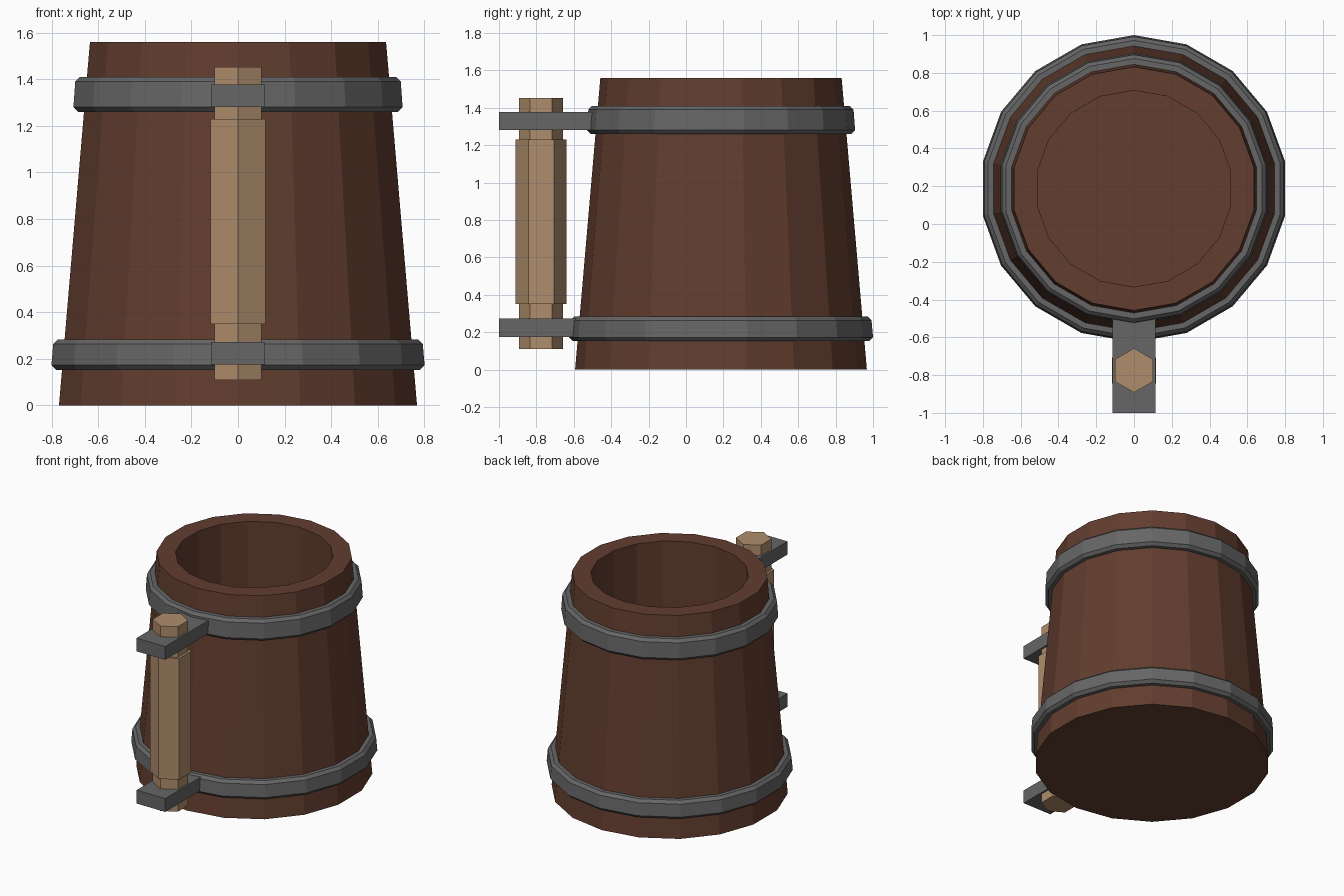
import bpy, bmesh, math

if "Cube" in bpy.data.objects:
    bpy.data.objects.remove(bpy.data.objects["Cube"])

def material(name, rgb):
    m = bpy.data.materials.new(name)
    m.diffuse_color = (*rgb, 1)
    m.use_nodes = True
    m.node_tree.nodes["Principled BSDF"].inputs["Base Color"].default_value = m.diffuse_color
    return m

BROWN = material("dark brown wood", (0.122, 0.047, 0.028))
GREY = material("iron grey", (0.133, 0.133, 0.133))
TAN = material("light tan wood", (0.43, 0.27, 0.15))

def finish(bm, name, mat):
    bmesh.ops.recalc_face_normals(bm, faces=bm.faces)
    me = bpy.data.meshes.new(name)
    bm.to_mesh(me)
    bm.free()
    me.materials.append(mat)
    ob = bpy.data.objects.new(name, me)
    bpy.context.collection.objects.link(ob)
    return ob

def lathe(name, profile, sides, cy, mat, closed=False):
    """Revolve (radius, z) points about a vertical axis at y = cy.
    Open profiles are capped at both ends; closed ones form a hoop."""
    bm = bmesh.new()
    rings = []
    for r, z in profile:
        ring = []
        for i in range(sides):
            a = math.pi / 2 + 2 * math.pi * i / sides
            ring.append(bm.verts.new((r * math.cos(a), cy + r * math.sin(a), z)))
        rings.append(ring)
    pairs = list(zip(rings, rings[1:]))
    if closed:
        pairs.append((rings[-1], rings[0]))
    else:
        bm.faces.new(rings[0])
        bm.faces.new(rings[-1])
    for lo, hi in pairs:
        for i in range(sides):
            j = (i + 1) % sides
            bm.faces.new((lo[i], lo[j], hi[j], hi[i]))
    return finish(bm, name, mat)

def box(name, x, y, z, mat):
    bm = bmesh.new()
    bmesh.ops.create_cube(bm, size=1)
    for v in bm.verts:
        v.co = [lo + (c + 0.5) * (hi - lo) for c, (lo, hi) in zip(v.co, (x, y, z))]
    return finish(bm, name, mat)

CY = 0.187          # axis of the mug body
SIDES = 18

# Hollow tapered mug body
lathe("mug_body", [(0.78, 0), (0.645, 1.56), (0.52, 1.56), (0.52, 0.14)], SIDES, CY, BROWN)

# Chamfered metal hoops that follow the taper
def hoop(name, r, z0, z1, inner):
    c = 0.02
    lathe(name, [(inner, z0), (r - c, z0), (r, z0 + c), (r - 0.008, z1 - c),
                 (r - c - 0.008, z1), (inner - 0.012, z1)], SIDES, CY, GREY, closed=True)

hoop("lower_hoop", 0.813, 0.153, 0.283, 0.76)
hoop("upper_hoop", 0.717, 1.26, 1.41, 0.665)

# Handle brackets
box("lower_bracket", (-0.115, 0.115), (-1.0, -0.56), (0.175, 0.272), GREY)
box("upper_bracket", (-0.115, 0.115), (-1.0, -0.47), (1.28, 1.376), GREY)

# Stepped hexagonal handle
r, R = 0.117, 0.136
lathe("handle", [(r, 0.11), (r, 0.35), (R, 0.35), (R, 1.23), (r, 1.23), (r, 1.453)],
      6, -0.775, TAN)
